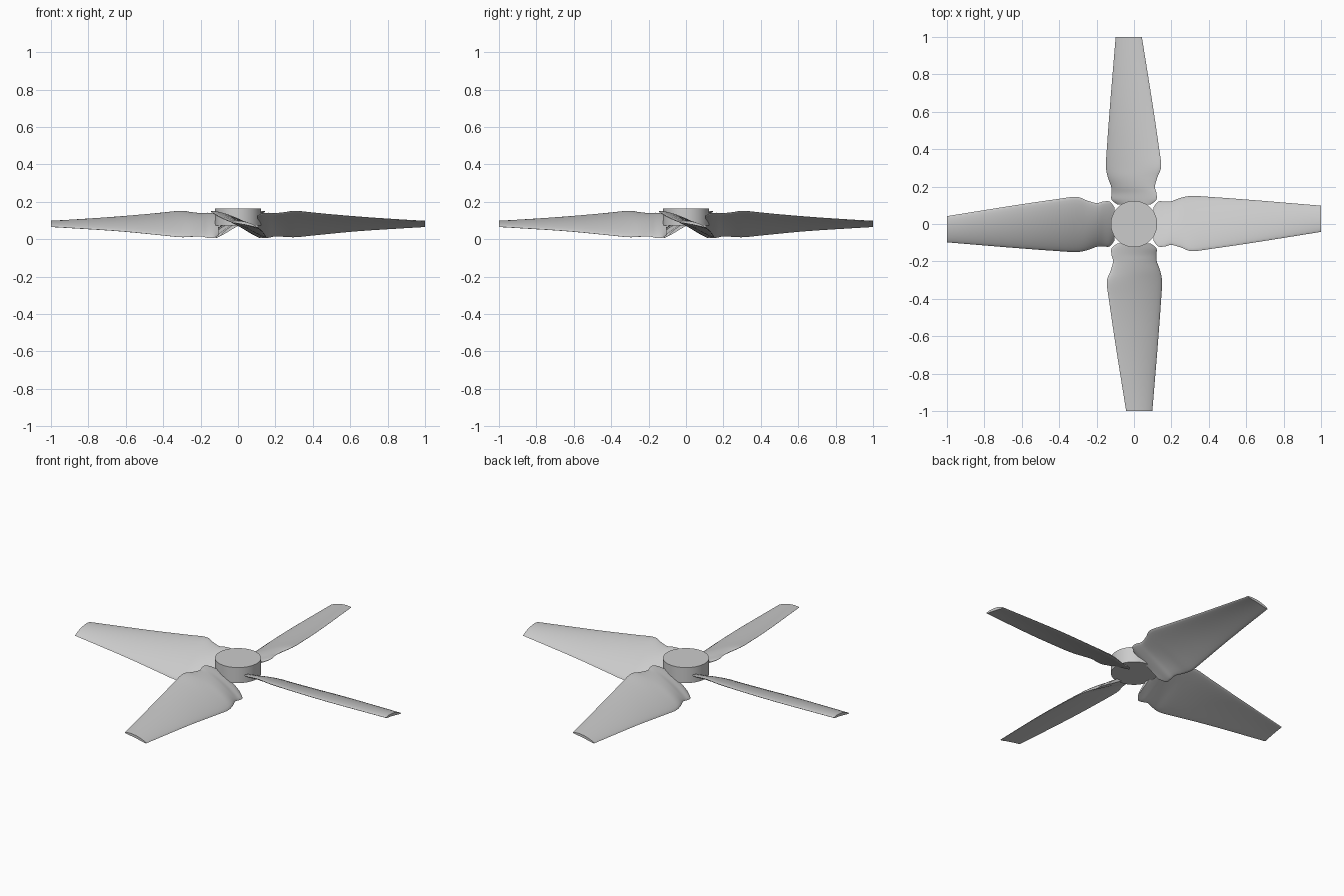
import bpy
import bmesh
import math
from mathutils import Matrix

cube = bpy.data.objects.get("Cube")
if cube:
    bpy.data.objects.remove(cube, do_unlink=True)

grey = bpy.data.materials.new("grey_plastic")
grey.use_nodes = True
colour = (0.6, 0.6, 0.6, 1)
grey.diffuse_color = colour
grey.node_tree.nodes["Principled BSDF"].inputs["Base Color"].default_value = colour

# Blade stations: radius, lower edge y, lower edge z, upper edge y, upper edge z, thickness
STATIONS = [
    (0.105, 0.09, 0.02, -0.09, 0.125, 0.018),
    (0.13, 0.12, 0.006, -0.12, 0.138, 0.022),
    (0.165, 0.12, 0.008, -0.12, 0.14, 0.024),
    (0.20, 0.122, 0.015, -0.112, 0.138, 0.026),
    (0.25, 0.14, 0.013, -0.125, 0.143, 0.028),
    (0.31, 0.15, 0.011, -0.145, 0.15, 0.028),
    (0.42, 0.144, 0.022, -0.132, 0.139, 0.026),
    (0.65, 0.127, 0.044, -0.098, 0.118, 0.022),
    (1.0, 0.098, 0.066, -0.042, 0.093, 0.016),
]
STEPS = 5
HALF = 14


def smooth_stations(points):
    """Interpolate the stations along the blade with a Catmull-Rom spline."""
    result = []
    for i in range(len(points) - 1):
        a, b = points[max(i - 1, 0)], points[i]
        c, d = points[i + 1], points[min(i + 2, len(points) - 1)]
        for s in range(STEPS):
            t = s / STEPS
            result.append([
                q + t * ((r - p) / 2 + t * ((2 * p - 5 * q + 4 * r - o) / 2
                                            + t * (3 * q - p - 3 * r + o) / 2))
                for p, q, r, o in zip(a, b, c, d)])
    result.append(list(points[-1]))
    return result


def section(bm, station):
    """Make one cambered aerofoil ring across the blade."""
    x, y0, z0, y1, z1, thick = station
    ring = []
    for k in range(2 * HALF):
        angle = math.pi * k / HALF
        u = (1 - math.cos(angle)) / 2
        arch = thick * 0.45 * 4 * u * (1 - u)
        lift = arch + thick / 2 * math.sin(angle)
        slope = math.atan2(z1 - z0, y0 - y1)
        ring.append(bm.verts.new((x,
                                  y0 + (y1 - y0) * u + lift * math.sin(slope),
                                  z0 + (z1 - z0) * u + lift * math.cos(slope))))
    return ring


def finish(bm, name):
    bmesh.ops.recalc_face_normals(bm, faces=bm.faces)
    mesh = bpy.data.meshes.new(name)
    bm.to_mesh(mesh)
    bm.free()
    mesh.materials.append(grey)
    obj = bpy.data.objects.new(name, mesh)
    bpy.context.collection.objects.link(obj)
    bpy.ops.object.select_all(action="DESELECT")
    obj.select_set(True)
    bpy.context.view_layer.objects.active = obj
    bpy.ops.object.shade_smooth_by_angle(angle=math.radians(40))
    return obj


# Four twisted blades around the hub
for name, turn in (("left_blade", 0), ("back_blade", 1), ("right_blade", 2), ("front_blade", 3)):
    bm = bmesh.new()
    rings = [section(bm, s) for s in smooth_stations(STATIONS)]
    for a, b in zip(rings, rings[1:]):
        for k in range(len(a)):
            n = (k + 1) % len(a)
            bm.faces.new((a[k], a[n], b[n], b[k]))
    bm.faces.new(rings[0])
    bm.faces.new(rings[-1])
    bm.transform(Matrix.Rotation(turn * math.pi / 2, 4, "Z"))
    finish(bm, name)

# Round hub
bm = bmesh.new()
bmesh.ops.create_cone(bm, cap_ends=True, segments=64, radius1=0.124, radius2=0.124,
                      depth=0.092, matrix=Matrix.Translation((0, 0, 0.119)))
finish(bm, "hub")
